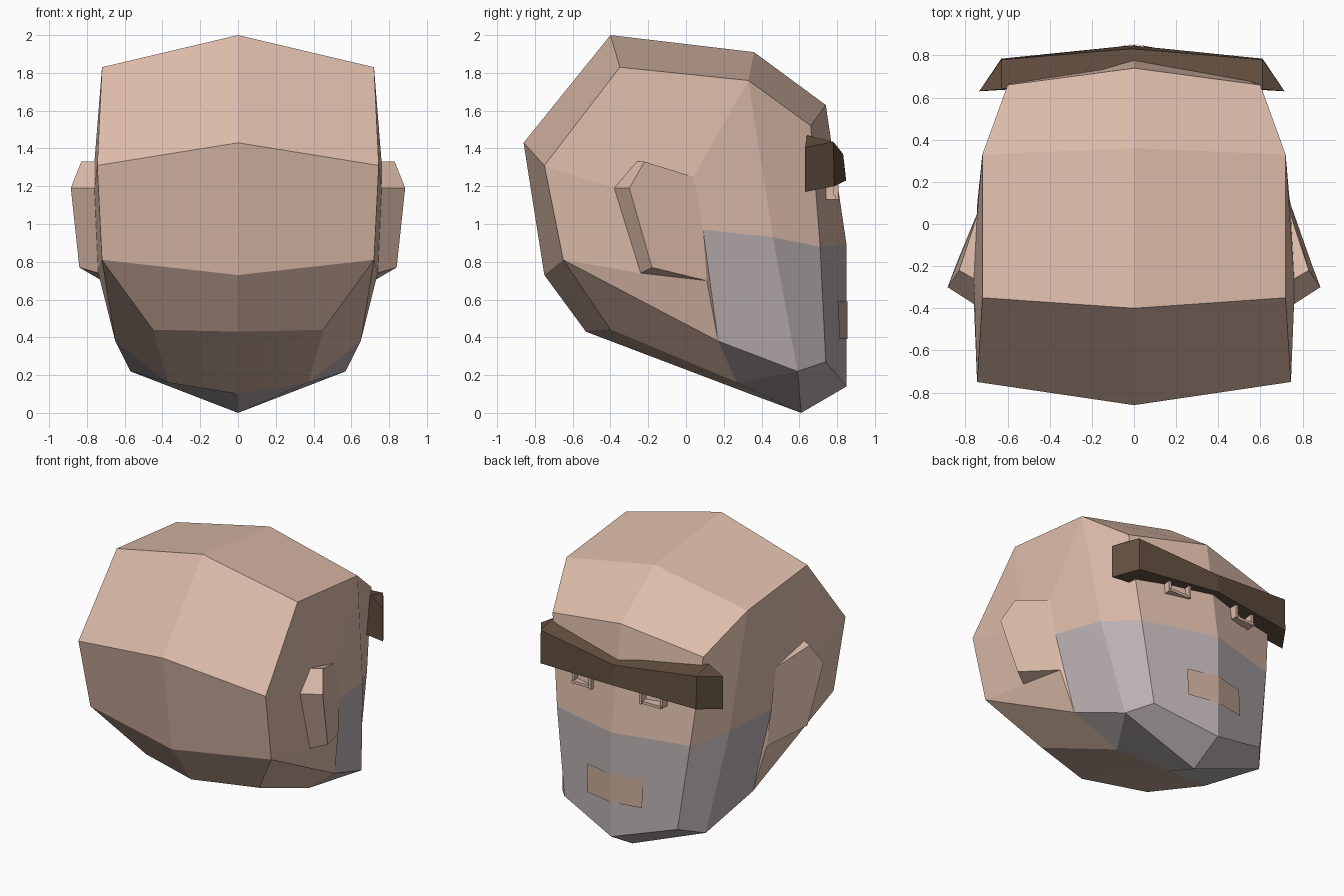
import bpy, bmesh

cube = bpy.data.objects.get("Cube")
if cube:
    bpy.data.objects.remove(cube, do_unlink=True)


def material(name, rgb):
    mat = bpy.data.materials.new(name)
    mat.use_nodes = True
    mat.diffuse_color = (*rgb, 1)
    mat.node_tree.nodes["Principled BSDF"].inputs["Base Color"].default_value = (*rgb, 1)
    return mat


skin = material("skin", (0.72, 0.50, 0.40))
beard = material("beard_shadow", (0.50, 0.44, 0.45))
hair = material("brow_brown", (0.12, 0.075, 0.048))
lips = material("mouth_tan", (0.58, 0.40, 0.32))


def mirrored(name, points, groups, smooth_faces=(), offset=0.0):
    """Build half faces given as named corners, mirror them over x, weld the seam."""
    mesh = bpy.data.meshes.new(name)
    bm = bmesh.new()
    for slot, (mat, faces) in enumerate(groups):
        mesh.materials.append(mat)
        for side in (1, -1):
            for corners in faces:
                verts = [bm.verts.new((side * x, y, z))
                         for x, y, z in (points[c] for c in corners.split())]
                face = bm.faces.new(verts if side > 0 else verts[::-1])
                face.material_index = slot
                face.smooth = corners in smooth_faces
    bmesh.ops.remove_doubles(bm, verts=bm.verts, dist=0.0005)
    bmesh.ops.recalc_face_normals(bm, faces=bm.faces)
    bmesh.ops.translate(bm, verts=bm.verts, vec=(offset, 0, 0))
    bm.to_mesh(mesh)
    bm.free()
    obj = bpy.data.objects.new(name, mesh)
    bpy.context.collection.objects.link(obj)
    return obj


# Head: centre line, side line, cheek and ear landmarks
head_points = {
    # centre line
    "chin": (0, 0.85, 0.14), "lip": (0, 0.85, 0.89), "forehead": (0, 0.74, 1.63),
    "crown": (0, 0.36, 1.91), "top": (0, -0.40, 2.0), "back": (0, -0.86, 1.43),
    "nape": (0, -0.75, 0.73), "neck": (0, -0.53, 0.43), "throat": (0, 0.34, 0.10),
    "under": (0, 0.61, 0),
    # side line
    "chin_s": (0.45, 0.74, 0.27), "lip_s": (0.53, 0.71, 0.88), "forehead_s": (0.60, 0.66, 1.52),
    "crown_s": (0.72, 0.33, 1.76), "top_s": (0.72, -0.35, 1.83), "back_s": (0.745, -0.75, 1.31),
    "nape_s": (0.72, -0.65, 0.81), "neck_s": (0.45, -0.40, 0.44), "throat_s": (0.37, 0.27, 0.16),
    "under_s": (0.57, 0.59, 0.22),
    # cheek
    "jaw": (0.65, 0.17, 0.38), "cheek": (0.67, 0.46, 0.93),
    # ear root
    "ear_f": (0.745, 0.04, 1.25), "ear_m": (0.745, 0.09, 0.97), "ear_lobe": (0.72, 0.11, 0.70),
    "ear_t": (0.76, -0.26, 1.33), "ear_b": (0.76, -0.38, 1.19), "ear_u": (0.74, -0.24, 0.74),
    # ear rim
    "rim_t": (0.83, -0.22, 1.33), "rim_b": (0.885, -0.30, 1.19), "rim_u": (0.84, -0.18, 0.77),
}
# strips between the centre line and the side line
line = ["lip", "forehead", "crown", "top", "back", "nape", "neck"]
skin_faces = [f"{a} {b} {b}_s {a}_s" for a, b in zip(line, line[1:])]
skin_faces += [
    "lip_s forehead_s crown_s cheek", "cheek crown_s ear_f ear_m",
    "crown_s top_s ear_t ear_f", "top_s back_s ear_b ear_t", "back_s nape_s ear_u ear_b",
    "nape_s jaw ear_lobe ear_u", "ear_lobe jaw ear_m",
    "nape_s neck_s throat_s jaw",
    # ear
    "ear_f rim_t rim_b rim_u ear_lobe ear_m", "ear_t rim_t ear_f",
    "ear_t ear_b rim_b rim_t", "ear_b ear_u rim_u rim_b", "ear_u ear_lobe rim_u",
]
neck_cap = "neck throat throat_s neck_s"
beard_faces = [
    "chin lip lip_s chin_s", "chin_s lip_s cheek under_s", "under_s cheek ear_m jaw",
    "chin chin_s under_s under", "under under_s throat_s throat", "under_s jaw throat_s",
]
mirrored("head", head_points, [(skin, skin_faces + [neck_cap]), (beard, beard_faces)], {neck_cap})

# Brow: one bar bent at the middle and swept back at the ends
brow_points = {
    "top_mid": (0, 0.832, 1.37), "low_mid": (0, 0.848, 1.23),
    "top_back": (0, 0.75, 1.39), "low_back": (0, 0.75, 1.23),
    "top_out": (0.62, 0.78, 1.435), "low_out": (0.62, 0.785, 1.20),
    "top_rear": (0.62, 0.64, 1.47), "low_rear": (0.56, 0.64, 1.18),
    "top_tip": (0.725, 0.63, 1.405), "low_tip": (0.725, 0.63, 1.17),
}
brow_faces = [
    "top_mid top_out low_out low_mid", "top_mid top_back top_rear top_out",
    "low_mid low_out low_rear low_back", "top_out top_tip low_tip low_out",
    "top_out top_rear top_tip", "low_out low_tip low_rear",
    "top_rear top_back low_back low_rear", "top_tip top_rear low_rear low_tip",
]
mirrored("brow", brow_points, [(hair, brow_faces)], offset=-0.01)

# Mouth: thin plate lying just proud of the chin planes
mouth_points = {"top_mid": (0, 0.855, 0.59), "low_mid": (0, 0.855, 0.39),
                "top_out": (0.22, 0.803, 0.59), "low_out": (0.22, 0.814, 0.39)}
mirrored("mouth", mouth_points, [(lips, ["top_mid top_out low_out low_mid"])])


# Eyelids: small brackets hanging below the brow
def box(name, centre, size):
    bpy.ops.mesh.primitive_cube_add(size=1, location=centre)
    obj = bpy.context.object
    obj.name = name
    obj.scale = size
    obj.data.materials.append(skin)


for label, side in (("left", 1), ("right", -1)):
    box(f"{label}_lower_lid", (side * 0.275, 0.765, 1.14), (0.16, 0.06, 0.02))
    for end, shift in (("inner", -0.075), ("outer", 0.075)):
        box(f"{label}_{end}_lid", (side * (0.275 + shift), 0.765 - shift * 0.15, 1.175),
            (0.02, 0.06, 0.09))
